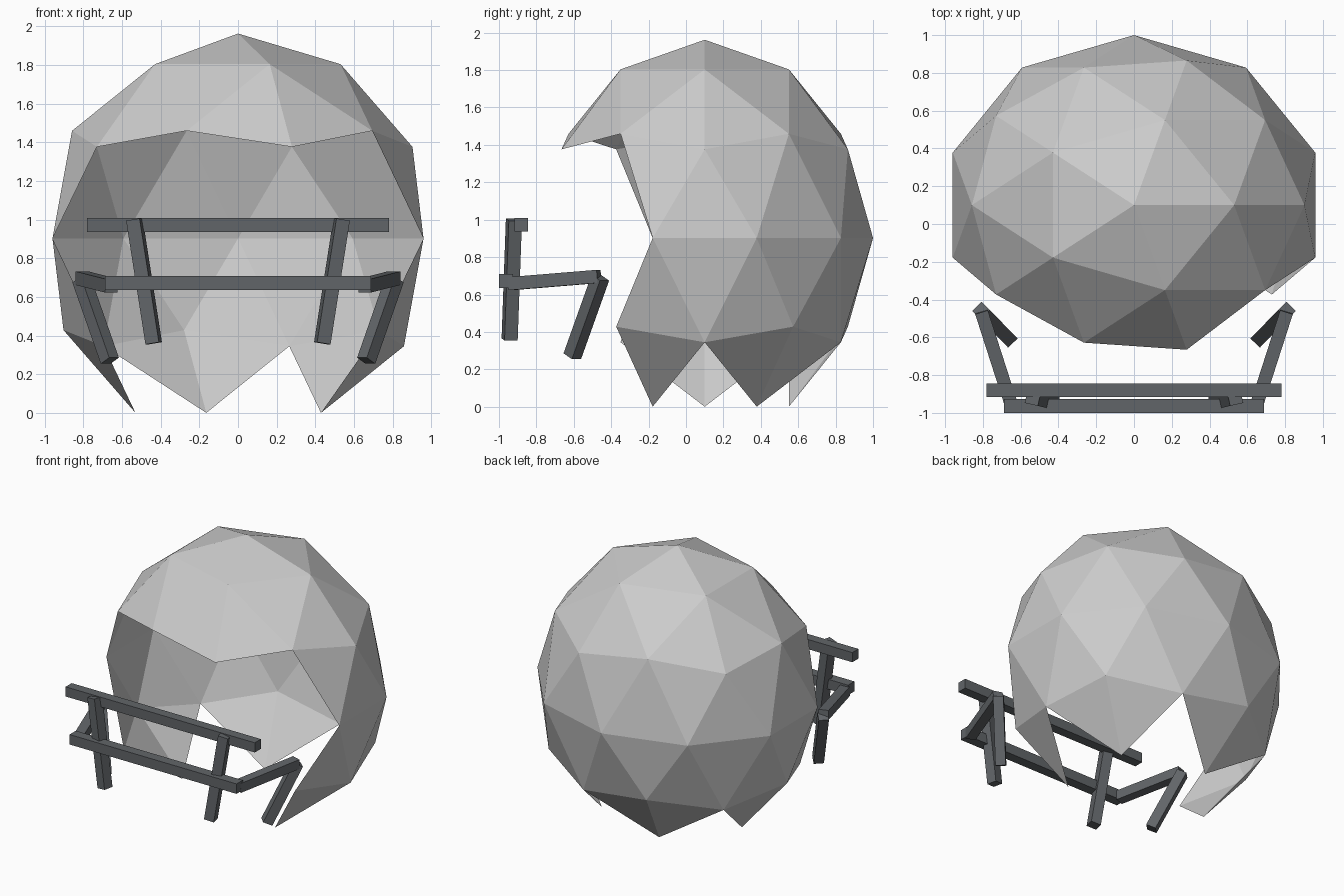
import bpy, bmesh
from mathutils import Vector, Matrix

if "Cube" in bpy.data.objects:
    bpy.data.objects.remove(bpy.data.objects["Cube"])


def add_object(name, bm, colour):
    mesh = bpy.data.meshes.new(name)
    bm.to_mesh(mesh)
    bm.free()
    obj = bpy.data.objects.new(name, mesh)
    bpy.context.collection.objects.link(obj)
    if colour:
        mesh.materials.append(colour)
    return obj


def bar(name, start, end, width, colour, mirrored=False):
    # Square bar between two points, sides kept horizontal
    a, b = Vector(start), Vector(end)
    d = (b - a).normalized()
    side = d.cross(Vector((0, 0, 1))).normalized()
    frame = Matrix((d, side, d.cross(side))).transposed()
    if frame.determinant() < 0:
        frame.col[1] *= -1
    mat = Matrix.Translation((a + b) / 2) @ frame.to_4x4() @ Matrix.Diagonal(((b - a).length, width, width, 1))
    bm = bmesh.new()
    bmesh.ops.create_cube(bm, size=1, matrix=mat)
    obj = add_object(name, bm, colour)
    if mirrored:
        obj.modifiers.new("Mirror", "MIRROR").use_axis[0] = True
    return obj


dark = bpy.data.materials.new("dark_grey")
dark.diffuse_color = (0.12, 0.13, 0.14, 1)
dark.use_nodes = True
dark.node_tree.nodes["Principled BSDF"].inputs["Base Color"].default_value = dark.diffuse_color

# Shell: open low-poly sphere with a face opening and a jagged lower rim
bm = bmesh.new()
bmesh.ops.create_icosphere(bm, subdivisions=2, radius=1)
face_verts = {v for v in bm.verts if v.co.z < 0.3 and v.co.y < -0.6}
cut = [f for f in bm.faces
       if f.calc_center_median().z < -0.7 or any(v in face_verts for v in f.verts)]
bmesh.ops.delete(bm, geom=cut, context='FACES')
bm.transform(Matrix.Translation((0, 0.1, 0.902)) @ Matrix.Diagonal((1.009, 0.9, 1.06, 1)))
add_object("helmet_shell", bm, None)

# Face guard: two cross bars
bar("upper_cross_bar", (-0.78, -0.88, 0.972), (0.78, -0.88, 0.972), 0.072, dark)
bar("lower_cross_bar", (-0.688, -0.963, 0.672), (0.688, -0.963, 0.672), 0.074, dark)

# Face guard: mirrored posts, side arms and rear struts
bar("front_post", (0.536, -0.92, 1.0), (0.436, -0.943, 0.36), 0.072, dark, True)
bar("side_arm", (0.655, -0.94, 0.658), (0.808, -0.465, 0.697), 0.07, dark, True)
bar("rear_strut", (0.81, -0.458, 0.69), (0.663, -0.608, 0.27), 0.07, dark, True)
